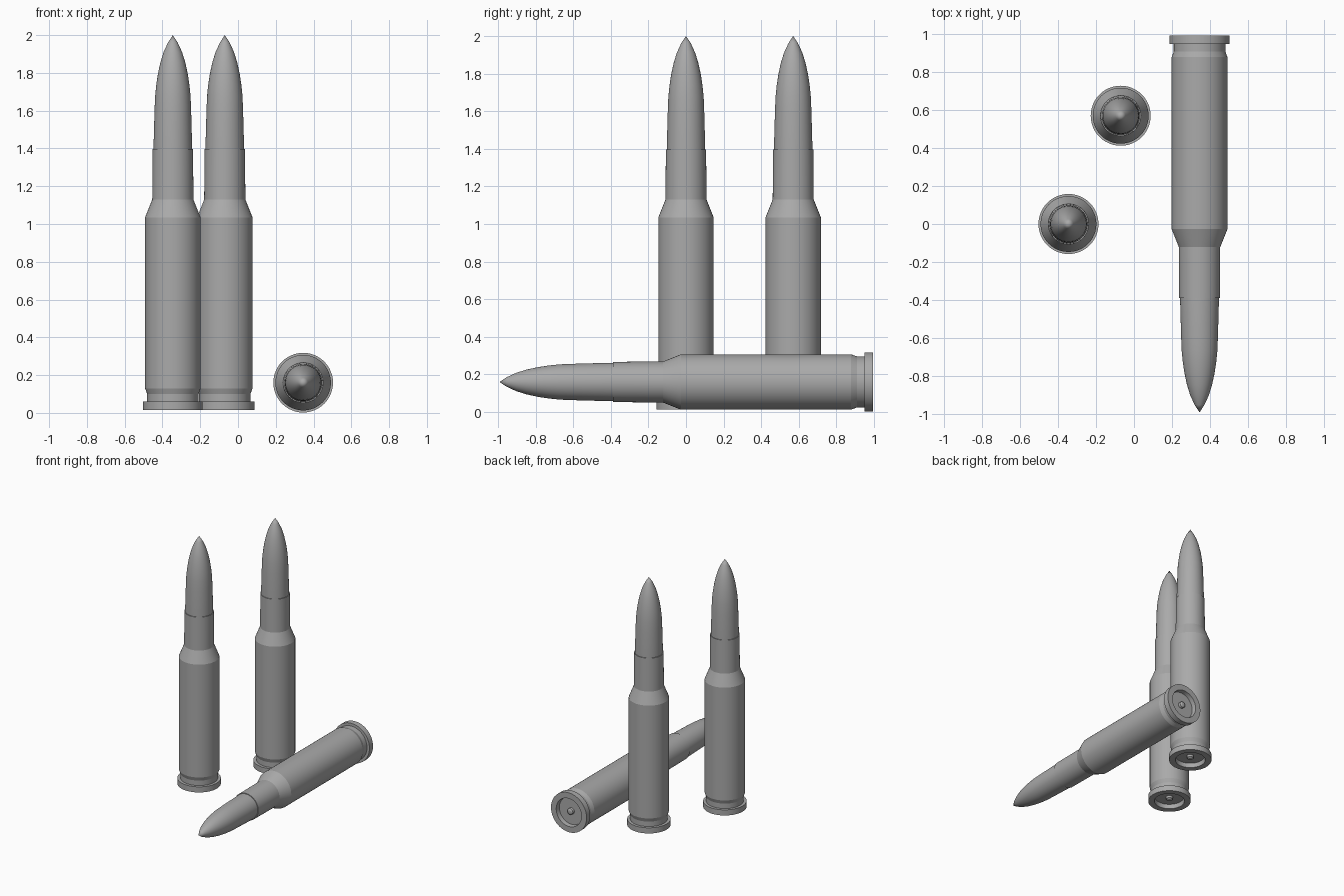
import bpy, bmesh, math
from mathutils import Matrix, Vector

cube = bpy.data.objects.get("Cube")
if cube:
    bpy.data.objects.remove(cube, do_unlink=True)

SEGMENTS = 48

metal = bpy.data.materials.new("grey metal")
metal.use_nodes = True
metal.diffuse_color = (0.4, 0.4, 0.4, 1)
metal.node_tree.nodes["Principled BSDF"].inputs["Base Color"].default_value = (0.4, 0.4, 0.4, 1)


def lathe(name, profile):
    """Revolve (radius, height) points around z into a closed mesh."""
    bm = bmesh.new()
    verts = [bm.verts.new((r, 0, h)) for r, h in profile]
    edges = [bm.edges.new(pair) for pair in zip(verts, verts[1:])]
    bmesh.ops.spin(bm, geom=verts + edges, cent=(0, 0, 0), axis=(0, 0, 1),
                   angle=math.tau, steps=SEGMENTS)
    bmesh.ops.remove_doubles(bm, verts=bm.verts, dist=1e-4)
    bmesh.ops.recalc_face_normals(bm, faces=bm.faces)
    mesh = bpy.data.meshes.new(name)
    bm.to_mesh(mesh)
    bm.free()
    mesh.materials.append(metal)
    mesh.shade_smooth()
    mesh.set_sharp_from_angle(angle=math.radians(20))
    return mesh


# Case: recessed base, rim, extraction groove, body, shoulder and neck
case = lathe("case", [
    (0, 0.035), (0.108, 0.035), (0.112, 0), (0.158, 0), (0.158, 0.045),
    (0.136, 0.045), (0.136, 0.085), (0.147, 0.115), (0.147, 1.02),
    (0.109, 1.115), (0.107, 1.382), (0.09, 1.382), (0, 1.382)])

# Pointed tip seated in the neck
tip = lathe("tip", [
    (0, 1.33), (0.101, 1.33), (0.102, 1.4), (0.097, 1.58), (0.094, 1.66),
    (0.088, 1.72), (0.079, 1.78), (0.066, 1.84), (0.049, 1.895),
    (0.026, 1.945), (0, 1.985)])

# Small domed button in the base recess
button = lathe("button", [
    (0, 0.008), (0.014, 0.01), (0.024, 0.017), (0.026, 0.04), (0, 0.04)])

# Two upright rounds and one lying with its tip to the front
upright = Matrix.Identity(4)
lying = Matrix.Rotation(math.pi / 2, 4, "X")
rounds = {
    "left_standing": (Vector((-0.07, 0.57, 0.015)), upright),
    "right_standing": (Vector((-0.345, 0, 0.015)), upright),
    "lying": (Vector((0.345, 0.993, 0.16)), lying),
}
for prefix, (place, turn) in rounds.items():
    for part in (case, tip, button):
        ob = bpy.data.objects.new(f"{prefix}_{part.name}", part)
        ob.matrix_world = Matrix.Translation(place) @ turn
        bpy.context.collection.objects.link(ob)
